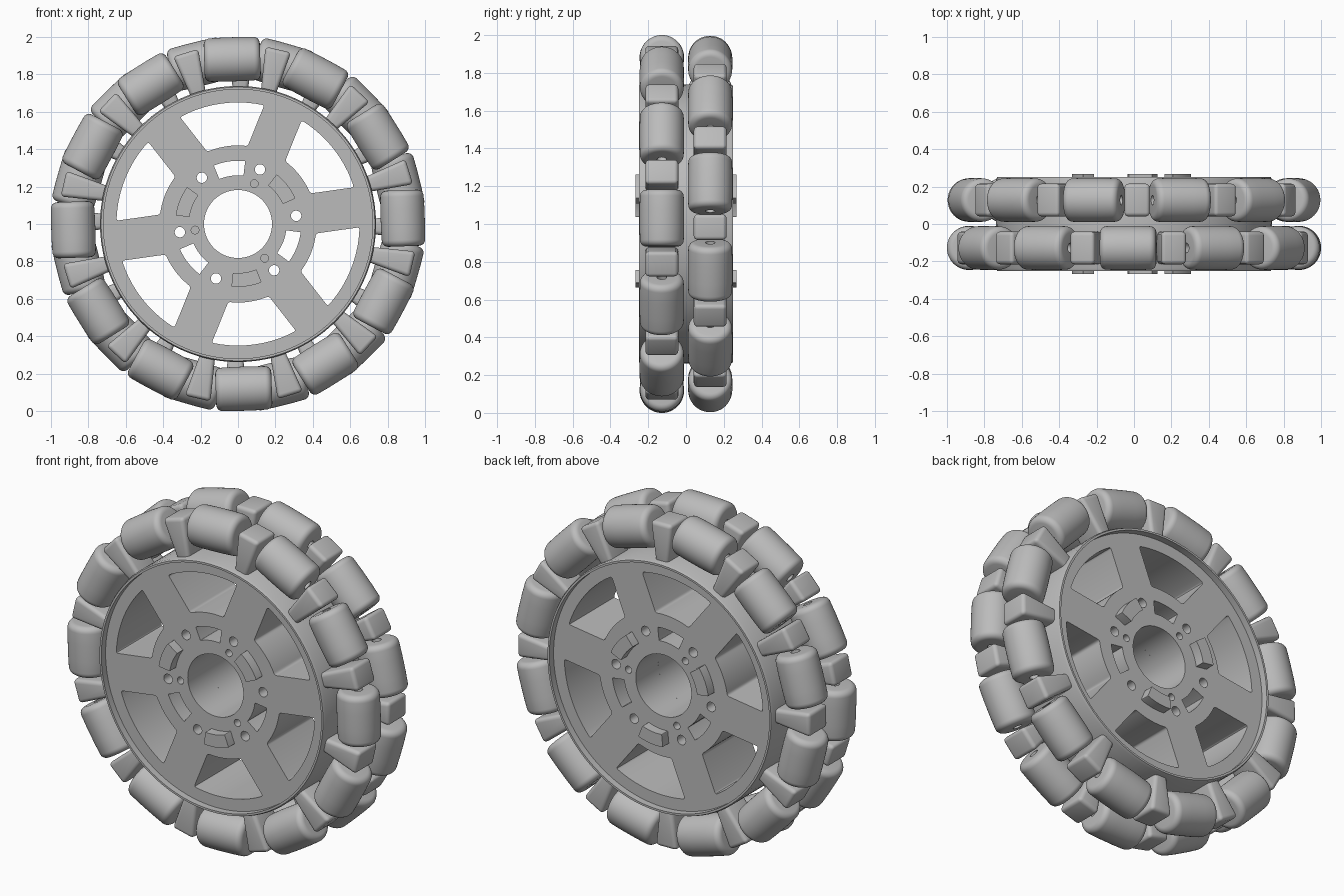
import bpy, bmesh
from math import radians, sin, cos, asin, degrees, pi
from mathutils import Matrix, Vector

cube = bpy.data.objects.get("Cube")
if cube:
    bpy.data.objects.remove(cube, do_unlink=True)

grey = bpy.data.materials.new("light_grey")
grey.use_nodes = True
GREY = (0.5, 0.5, 0.5, 1)
grey.diffuse_color = GREY
grey.node_tree.nodes["Principled BSDF"].inputs["Base Color"].default_value = GREY

AXIS = 38          # in-plane symmetry axis of the two halves, degrees
ROLLER_R = 0.881   # distance of roller centres from the wheel centre
ROW = 0.128        # distance of each roller row from the middle plane
FACE = 0.21        # height of the recessed hub face above the middle plane
LIP = 0.25         # height of the rim lip

# Wheel frame: local z points out of the front; the back half is turned over
FRONT = Matrix.Translation((0, 0, 1)) @ Matrix.Rotation(pi / 2, 4, 'X')
FLIP = Matrix.Rotation(pi, 4, Vector((cos(radians(AXIS)), sin(radians(AXIS)), 0)))
SIDES = {"front": FRONT, "back": FRONT @ FLIP}


def turn(deg):
    return Matrix.Rotation(radians(deg), 4, 'Z')


def polar(r, deg):
    return Vector((r * cos(radians(deg)), r * sin(radians(deg))))


def finish(bm, name):
    bmesh.ops.remove_doubles(bm, verts=bm.verts, dist=1e-5)
    bmesh.ops.recalc_face_normals(bm, faces=bm.faces)
    me = bpy.data.meshes.new(name)
    bm.to_mesh(me)
    bm.free()
    me.materials.append(grey)
    return me


def lathe(name, profile, steps):
    """Revolve (radius, height) points around z."""
    bm = bmesh.new()
    vs = [bm.verts.new((r, 0, h)) for r, h in profile]
    es = [bm.edges.new(p) for p in zip(vs, vs[1:])]
    bmesh.ops.spin(bm, geom=vs + es, cent=(0, 0, 0), axis=(0, 0, 1),
                   angle=2 * pi, steps=steps)
    return finish(bm, name)


def plate(name, loops, z0, z1):
    """Flat outline with holes, extruded from z0 to z1."""
    cu = bpy.data.curves.new(name, 'CURVE')
    cu.dimensions = '2D'
    cu.fill_mode = 'BOTH'
    cu.extrude = (z1 - z0) / 2
    for loop in loops:
        sp = cu.splines.new('POLY')
        sp.points.add(len(loop) - 1)
        for p, v in zip(sp.points, loop):
            p.co = (v.x, v.y, 0, 1)
        sp.use_cyclic_u = True
    ob = bpy.data.objects.new(name, cu)
    bpy.context.collection.objects.link(ob)
    deps = bpy.context.evaluated_depsgraph_get()
    me = bpy.data.meshes.new_from_object(ob.evaluated_get(deps))
    bpy.data.objects.remove(ob, do_unlink=True)
    bm = bmesh.new()
    bm.from_mesh(me)
    bm.transform(Matrix.Translation((0, 0, (z0 + z1) / 2)))
    return finish(bm, name)


def circle(r, n, dist=0, deg=0):
    c = polar(dist, deg)
    return [c + polar(r, 360 * i / n) for i in range(n)]


def sector(mid, r0, a0, r1, a1, fillet, n=14):
    """Ring sector with rounded corners; a0, a1 are its half angles."""
    arc = [polar(r1, mid - a1 + 2 * a1 * i / n) for i in range(n + 1)]
    arc += [polar(r0, mid + a0 - 2 * a0 * i / n) for i in range(n + 1)]
    corners = (0, n, n + 1, 2 * n + 1)
    out = []
    for i, c in enumerate(arc):
        if i not in corners:
            out.append(c)
            continue
        a, b = [c + (arc[j % len(arc)] - c).normalized() * fillet
                for j in (i - 1, i + 1)]
        for t in (0, 0.25, 0.5, 0.75, 1):
            out.append(a * (1 - t) ** 2 + c * 2 * t * (1 - t) + b * t * t)
    return out


def place(me, name, local=Matrix()):
    """Put the part on both halves of the wheel."""
    for side, m in SIDES.items():
        ob = bpy.data.objects.new(f"{side}_{name}", me)
        bpy.context.collection.objects.link(ob)
        ob.matrix_world = m @ local


# Hub plate: spoke windows, bore, bolt holes, blind pin holes, slots
R_IN, R_OUT, SPOKE = 0.42, 0.65, 0.108
loops = [circle(0.72, 96), circle(0.182, 64)]
for k in range(6):
    mid = AXIS + 60 * k
    a_in, a_out = [30 - degrees(asin(SPOKE / r)) for r in (R_IN, R_OUT)]
    loops.append(sector(mid, R_IN, a_in, R_OUT, a_out, 0.014, 10))
    loops.append(circle(0.028, 20, 0.314, mid + 30))
    if k % 2:
        loops.append(sector(mid, 0.26, 14.5, 0.338, 14.5, 0.003))
    else:
        loops.append(circle(0.021, 16, 0.232, mid + 30))
place(plate("hub_plate", loops, 0, FACE), "hub_plate")

# Rim skin with a thin lip standing above the hub face
rim = [(0.738, 0), (0.738, LIP - 0.014), (0.732, LIP), (0.72, LIP), (0.72, FACE)]
place(lathe("rim", rim, 96), "rim")

# Locking tabs standing out of every second slot
tab = plate("locking_tab", [sector(AXIS, 0.262, 14, 0.336, 14, 0.004)],
            FACE - 0.03, 0.267)
for k in range(3):
    place(tab, f"locking_tab_{k + 1}", turn(120 * k))

# Roller: nearly straight cylinder with rounded ends and an axle bore
LEN, FIL, RAD, BORE = 0.15, 0.034, 0.116, 0.026
half = [(BORE, 0), (BORE, LEN)]
for i in range(7):
    a = pi / 2 * (1 - i / 6)
    half.append((RAD - FIL + FIL * cos(a), LEN - FIL + FIL * sin(a)))
profile = half + [(RAD + 0.002, 0.05)]
profile += [(r, -h) for r, h in reversed(profile)]
roller = lathe("roller", profile, 48)

# Wedge bracket, wider towards the outside
bm = bmesh.new()
bmesh.ops.create_cube(bm, size=1)
for v in bm.verts:
    outer = v.co.x > 0
    v.co = Vector((0.957 if outer else 0.715,
                   v.co.y * (0.14 if outer else 0.08),
                   ROW + v.co.z * 0.175))
bmesh.ops.bevel(bm, geom=bm.edges[:], offset=0.022, segments=4,
                profile=0.5, affect='EDGES')
bracket = finish(bm, "bracket")

# Twelve rollers and brackets around each half
lay = Matrix.Translation((ROLLER_R, 0, ROW)) @ Matrix.Rotation(pi / 2, 4, 'X')
for k in range(12):
    a = 2 + 30 * k
    place(roller, f"roller_{k + 1}", turn(a) @ lay)
    place(bracket, f"bracket_{k + 1}", turn(a + 15))

# Smooth shading with sharp edges, once per shared mesh
bpy.ops.object.select_all(action='DESELECT')
done = set()
for ob in bpy.context.collection.objects:
    if ob.type == 'MESH' and ob.data.name not in done:
        done.add(ob.data.name)
        ob.select_set(True)
        bpy.context.view_layer.objects.active = ob
bpy.ops.object.shade_smooth_by_angle(angle=radians(32))
bpy.ops.object.select_all(action='DESELECT')
